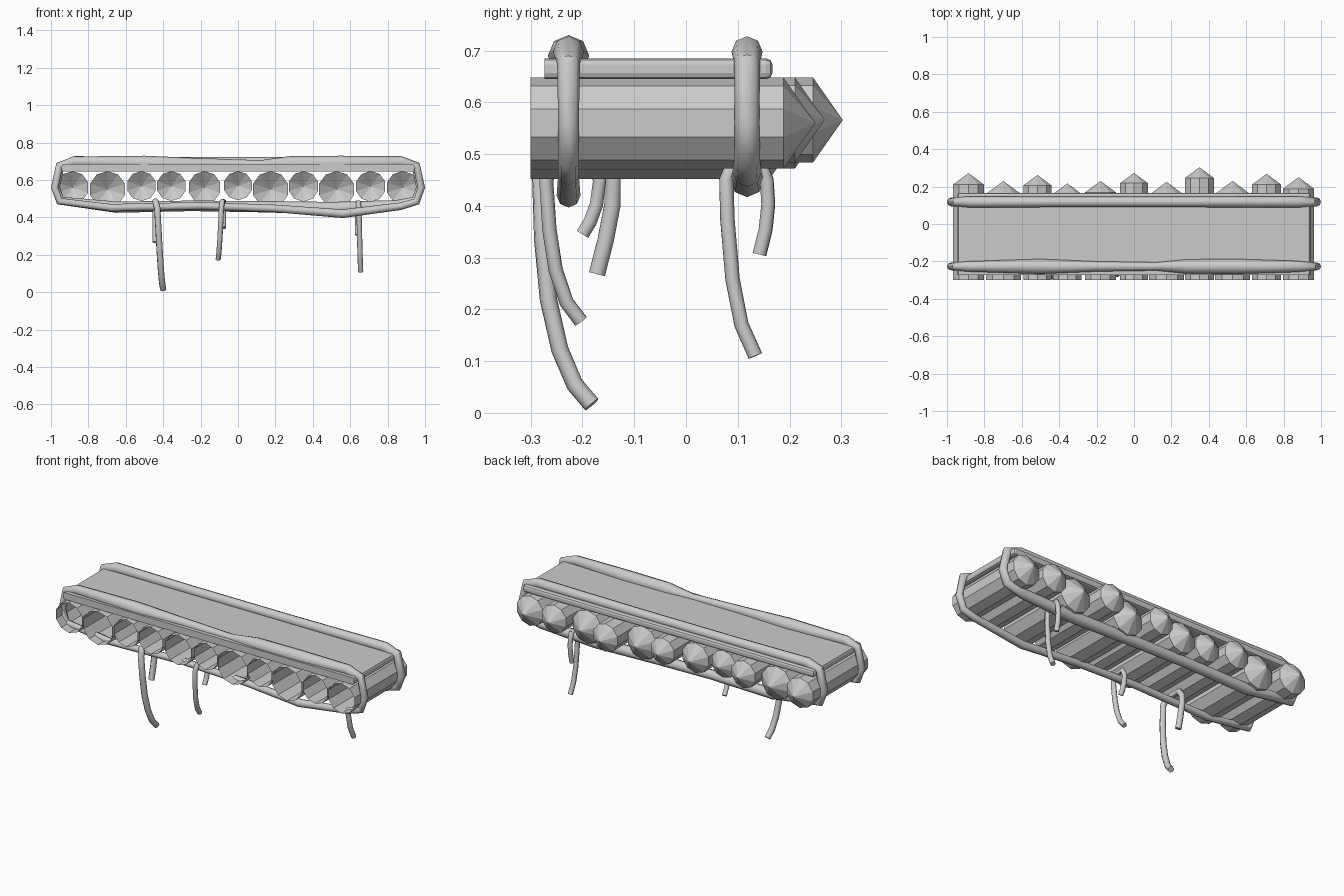
import bpy, bmesh, math

if "Cube" in bpy.data.objects:
    bpy.data.objects.remove(bpy.data.objects["Cube"])


def mesh_object(name, bm):
    me = bpy.data.meshes.new(name)
    bm.to_mesh(me)
    bm.free()
    ob = bpy.data.objects.new(name, me)
    bpy.context.collection.objects.link(ob)
    return ob


def log(name, x, r, tip):
    """Open-ended ten-sided log with a sharpened back end."""
    bm = bmesh.new()
    z, n = 0.648 - r, 10
    rings = []
    for y in (-0.30, tip - 0.7 * r):
        rings.append([bm.verts.new((x + r * math.sin(math.tau * i / n), y,
                                    z + r * math.cos(math.tau * i / n))) for i in range(n)])
    point = bm.verts.new((x, tip, z))
    for i in range(n):
        j = (i + 1) % n
        bm.faces.new((rings[0][i], rings[0][j], rings[1][j], rings[1][i]))
        bm.faces.new((rings[1][i], rings[1][j], point))
    bmesh.ops.recalc_face_normals(bm, faces=bm.faces)
    return mesh_object(name, bm)


def tube(name, pts, cyclic=False, spline="POLY"):
    """Eight-sided rope through (x, y, z, radius) points."""
    cu = bpy.data.curves.new(name, "CURVE")
    cu.dimensions = "3D"
    cu.bevel_depth = 1.0
    cu.bevel_resolution = 2
    cu.use_fill_caps = not cyclic
    sp = cu.splines.new(spline)
    sp.points.add(len(pts) - 1)
    for p, (x, y, z, r) in zip(sp.points, pts):
        p.co = (x, y, z, 1)
        p.radius = r
    sp.use_cyclic_u = cyclic
    ob = bpy.data.objects.new(name, cu)
    bpy.context.collection.objects.link(ob)
    bpy.ops.object.select_all(action="DESELECT")
    ob.select_set(True)
    bpy.context.view_layer.objects.active = ob
    bpy.ops.object.convert(target="MESH")
    bpy.ops.object.shade_smooth_by_angle(angle=math.radians(50))
    return bpy.context.object


# Row of sharpened logs: x, radius, tip y
logs = [(-0.885, .088, .272), (-0.698, .098, .23), (-0.516, .08, .262), (-0.356, .08, .217),
        (-0.179, .088, .23), (0, .078, .273), (.174, .098, .225), (.35, .082, .303),
        (.527, .098, .23), (.709, .082, .268), (.88, .088, .25)]
for i, (x, r, tip) in enumerate(logs):
    log(f"log_{i + 1}", x, r, tip)

# Flat top board with softened edges
bm = bmesh.new()
bmesh.ops.create_cube(bm, size=1)
for v in bm.verts:
    v.co = (v.co.x * 1.886, v.co.y * 0.44 - 0.053, v.co.z * 0.04 + 0.665)
edges = [e for e in bm.edges if min(v.co.y for v in e.verts) > 0
         or abs(e.verts[0].co.y - e.verts[1].co.y) > 0.1]
bmesh.ops.bevel(bm, geom=edges, offset=0.012, segments=2, profile=0.5, affect="EDGES")
mesh_object("top_board", bm)

# Front binding rope, uneven in thickness: x, z, radius
front = [(-.98, .56, .02), (-.955, .675, .022), (-.88, .698, .028), (-.5, .69, .04),
         (-.2, .69, .027), (.12, .684, .022), (.28, .69, .038), (.55, .69, .04),
         (.87, .698, .03), (.955, .675, .022), (.98, .56, .02), (.955, .485, .02),
         (.87, .46, .02), (.56, .42, .023), (.2, .448, .02), (-.2, .462, .02),
         (-.68, .452, .02), (-.955, .487, .02)]
tube("front_binding_rope", [(x, -.227, z, r) for x, z, r in front], cyclic=True)

# Back binding rope
back = [(-.976, .56, .024), (-.95, .675, .025), (-.87, .698, .03), (-.4, .695, .028),
        (.25, .695, .028), (.87, .698, .03), (.95, .675, .025), (.976, .56, .024),
        (.95, .49, .025), (.85, .465, .028), (.5, .45, .033), (.1, .458, .03),
        (-.25, .462, .028), (-.65, .455, .03), (-.95, .49, .025)]
tube("back_binding_rope", [(x, .118, z, r) for x, z, r in back], cyclic=True)

# Loose ropes hung over the bindings: (y, z) path from long end to short end
hanging = {
    "hanging_rope_left": (-.40, -.445, .017, [
        (-.182, .016), (-.215, .055), (-.244, .123), (-.266, .22), (-.277, .336), (-.281, .45),
        (-.262, .487), (-.165, .487), (-.142, .45), (-.142, .403), (-.155, .335), (-.172, .268)]),
    "hanging_rope_middle": (-.106, -.075, .014, [
        (-.203, .177), (-.231, .214), (-.252, .277), (-.264, .355), (-.270, .45),
        (-.255, .487), (-.185, .487), (-.167, .45), (-.173, .403), (-.185, .37), (-.2, .345)]),
    "hanging_rope_right": (.656, .638, .014, [
        (.134, .11), (.107, .171), (.09, .258), (.08, .374), (.078, .45),
        (.088, .48), (.145, .48), (.156, .45), (.159, .403), (.154, .355), (.142, .306)]),
}
for name, (x0, x1, r, path) in hanging.items():
    # the long strand drifts sideways toward its free end
    top_x = x0 + (x1 - x0) * 0.7
    pts = []
    for i, (y, z) in enumerate(path):
        t = min(i / 5, 1)
        x = x0 + (top_x - x0) * t if i < 6 else x1 + (top_x - x1) * 0.3
        pts.append((x, y, z, r))
    tube(name, pts)
